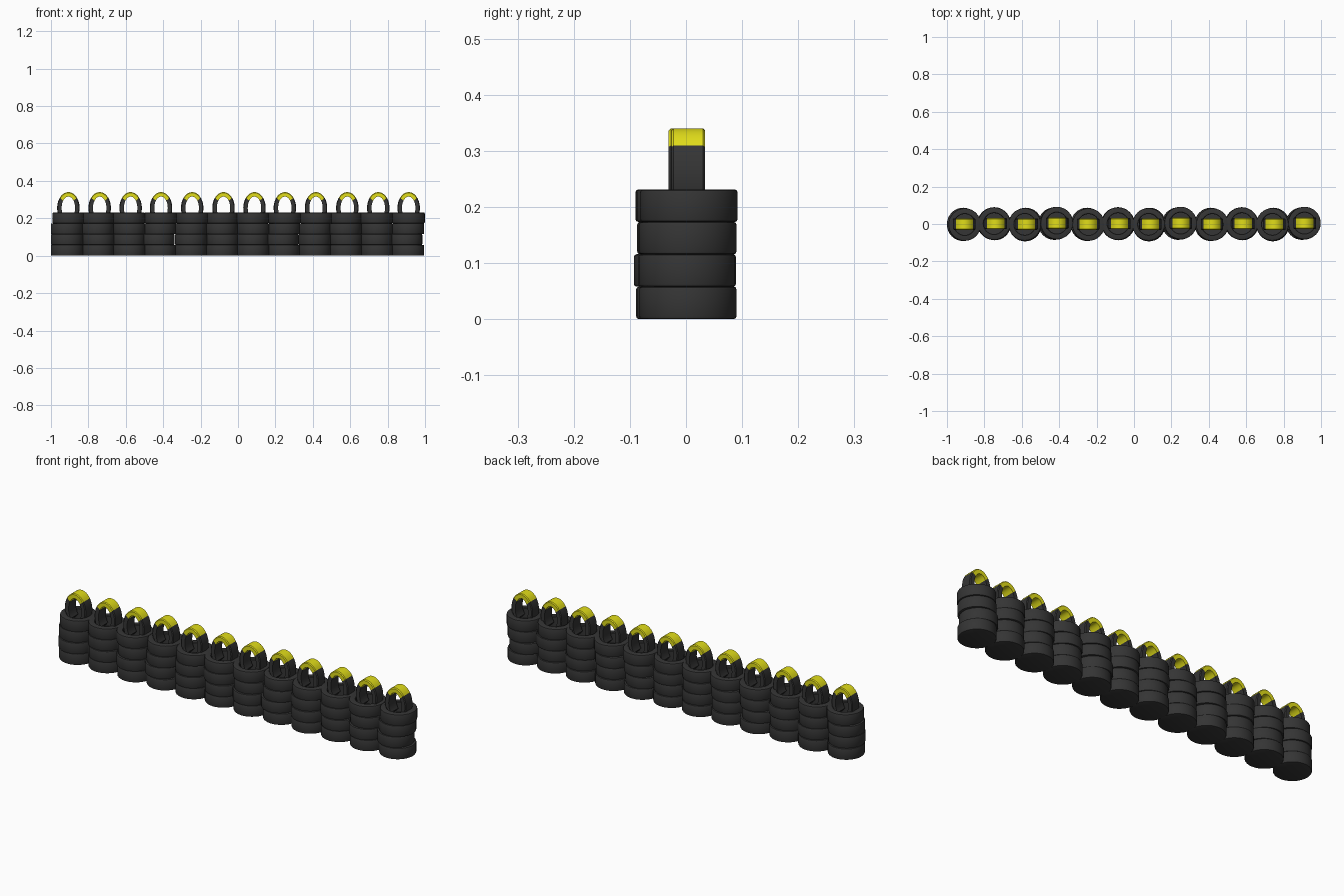
import bpy, bmesh, math

if "Cube" in bpy.data.objects:
    bpy.data.objects.remove(bpy.data.objects["Cube"])

def material(name, rgb):
    m = bpy.data.materials.new(name)
    m.diffuse_color = (*rgb, 1)
    m.use_nodes = True
    m.node_tree.nodes["Principled BSDF"].inputs["Base Color"].default_value = m.diffuse_color
    return m

rubber = material("black_rubber", (0.035, 0.035, 0.035))
yellow = material("yellow_paint", (0.75, 0.72, 0.01))

def finish(bm, name, mat):
    bmesh.ops.recalc_face_normals(bm, faces=bm.faces)
    me = bpy.data.meshes.new(name)
    bm.to_mesh(me)
    bm.free()
    me.materials.append(mat)
    ob = bpy.data.objects.new(name, me)
    bpy.context.collection.objects.link(ob)
    bpy.context.view_layer.objects.active = ob
    ob.select_set(True)
    bpy.ops.object.shade_smooth_by_angle(angle=math.radians(35))
    ob.select_set(False)
    return me

def tyre_mesh(r=0.087, h=0.058, hole=0.056, n=32):
    # lathe profile: solid base, rounded tread, recessed hole
    prof = [(0, 0), (r - 0.005, 0), (r - 0.0015, 0.0015), (r, 0.005), (r, h - 0.005),
            (r - 0.0015, h - 0.0015), (r - 0.005, h), (hole + 0.003, h),
            (hole, h - 0.003), (hole, 0.006), (0, 0.006)]
    bm = bmesh.new()
    vs = [bm.verts.new((x, 0, z)) for x, z in prof]
    es = [bm.edges.new(p) for p in zip(vs, vs[1:])]
    bmesh.ops.spin(bm, geom=vs + es, cent=(0, 0, 0), axis=(0, 0, 1),
                   angle=2 * math.pi, steps=n, use_duplicate=False)
    bmesh.ops.remove_doubles(bm, verts=bm.verts, dist=1e-5)
    return finish(bm, "tyre", rubber)

def hoop_mesh(name, mat, a0, a1, n):
    # rounded rectangular section swept along an upright ellipse
    w, t, c = 0.030, 0.024, 0.004
    sec = [(-w, c), (-w + c, 0), (w - c, 0), (w, c), (w, t), (-w, t)]
    bm = bmesh.new()
    rings = []
    for i in range(n + 1):
        a = math.radians(a0 + (a1 - a0) * i / n)
        rings.append([bm.verts.new(((0.060 - d) * math.cos(a), y,
                                    0.255 + (0.085 - d) * math.sin(a))) for y, d in sec])
    for p, q in zip(rings, rings[1:]):
        for k in range(6):
            j = (k + 1) % 6
            bm.faces.new((p[k], p[j], q[j], q[k]))
    bm.faces.new(rings[0])
    bm.faces.new(rings[-1])
    return finish(bm, name, mat)

def place(me, name, loc):
    ob = bpy.data.objects.new(name, me)
    ob.location = loc
    bpy.context.collection.objects.link(ob)

# template meshes
tyre = tyre_mesh()
legs = hoop_mesh("hoop_legs", rubber, -50, 40, 14), hoop_mesh("hoop_legs", rubber, 140, 230, 14)
cap = hoop_mesh("hoop_cap", yellow, 40, 140, 16)
for ob in list(bpy.data.objects):
    bpy.data.objects.remove(ob)

# tyre offsets (x, y) of one four-stack module, from bottom to top
module = [
    [(0, 0), (0, -0.004), (0, 0), (0.008, -0.003)],
    [(0, 0.003), (0.003, 0), (-0.003, 0.002), (0, 0.002)],
    [(0.002, -0.002), (0, -0.006), (0.003, 0), (-0.002, -0.002)],
    [(0, 0.003), (-0.009, 0.002), (0, 0.003), (0.004, 0.005)],
]
hoops = [(0.006, -0.001), (0.008, 0.002), (0.008, -0.001), (0.005, 0.004)]

for i in range(12):
    x = -0.913 + 0.1655 * i
    for row, (dx, dy) in enumerate(module[i % 4]):
        place(tyre, f"tyre_{i + 1}_{row + 1}", (x + dx, dy, 0.0577 * row))
    hx, hy = hoops[i % 4]
    for leg in legs:
        place(leg, f"hoop_leg_{i + 1}", (x + hx, hy, 0))
    place(cap, f"hoop_cap_{i + 1}", (x + hx, hy, 0))
